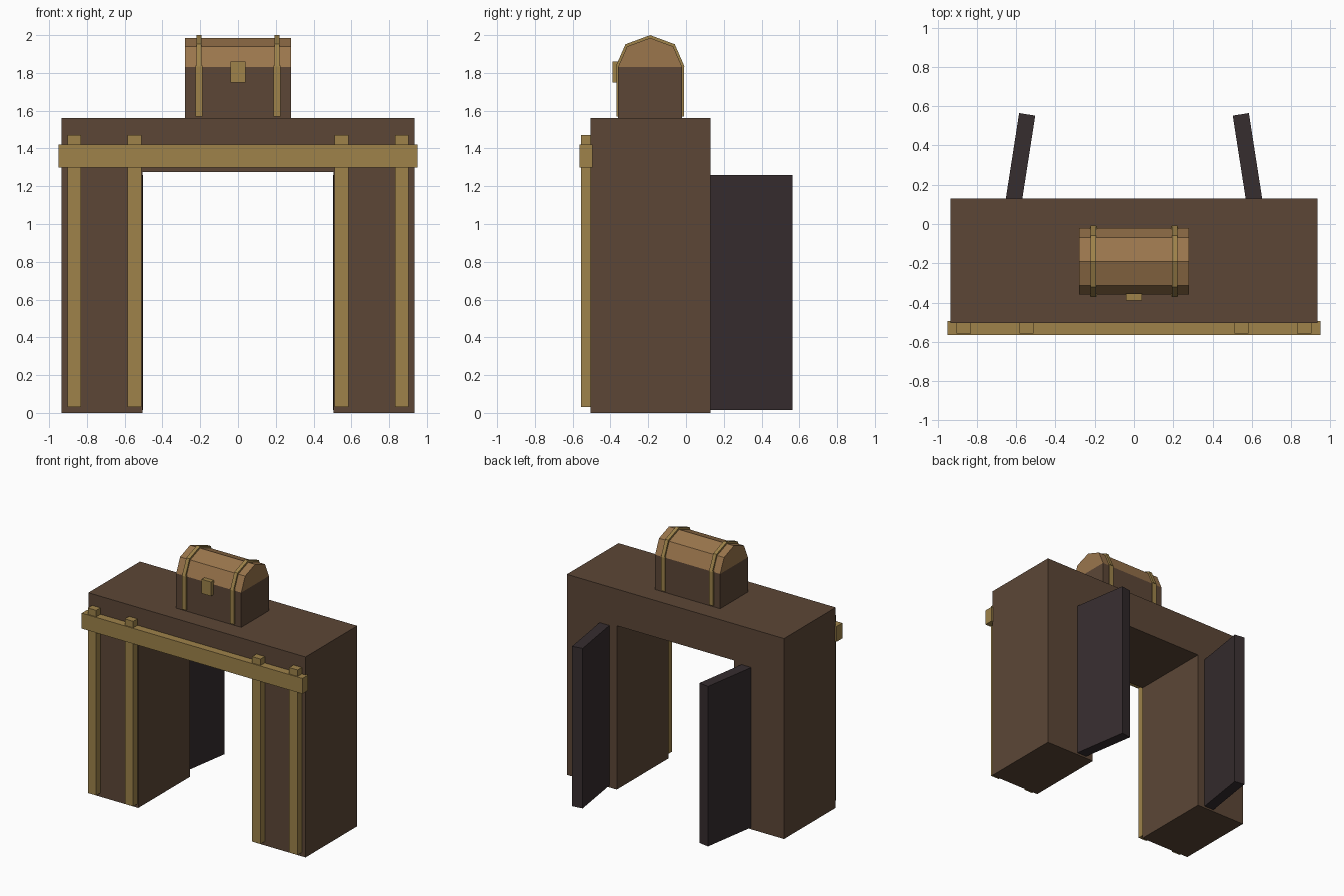
import bpy, math
from mathutils import Matrix, Vector

if "Cube" in bpy.data.objects:
    bpy.data.objects.remove(bpy.data.objects["Cube"], do_unlink=True)


def material(name, rgb):
    m = bpy.data.materials.new(name)
    m.use_nodes = True
    m.diffuse_color = (*rgb, 1)
    m.node_tree.nodes["Principled BSDF"].inputs["Base Color"].default_value = (*rgb, 1)
    return m


DARK_WOOD = material("dark wood", (0.107, 0.062, 0.037))
LIGHT_WOOD = material("light wood", (0.325, 0.180, 0.073))
BRASS = material("brass", (0.342, 0.225, 0.068))
DOOR = material("dark door", (0.037, 0.026, 0.028))


def prism(name, outline, plane, lo, hi, mat):
    """Extrude an outline; plane 'xz' extrudes along y, 'yz' along x, 'xy' along z."""
    place = {"xz": lambda a, b, d: (a, d, b),
             "yz": lambda a, b, d: (d, a, b),
             "xy": lambda a, b, d: (a, b, d)}[plane]
    n = len(outline)
    verts = [place(a, b, d) for d in (lo, hi) for a, b in outline]
    faces = [list(range(n)), list(range(n, 2 * n))]
    faces += [[i, (i + 1) % n, n + (i + 1) % n, n + i] for i in range(n)]
    mesh = bpy.data.meshes.new(name)
    mesh.from_pydata(verts, [], faces)
    mesh.materials.append(mat)
    obj = bpy.data.objects.new(name, mesh)
    bpy.context.collection.objects.link(obj)
    # Consistent outward normals
    import bmesh
    bm = bmesh.new()
    bm.from_mesh(mesh)
    bmesh.ops.recalc_face_normals(bm, faces=bm.faces)
    bm.to_mesh(mesh)
    bm.free()
    return obj


def box(name, x, y, z, mat):
    corners = [(x[0], y[0]), (x[1], y[0]), (x[1], y[1]), (x[0], y[1])]
    return prism(name, corners, "xy", *z, mat)


# Thick gateway: two legs and a lintel in one profile
W, IN, TOP, LINTEL = 0.935, 0.505, 1.56, 1.275
prism("gateway", [(-W, 0), (-IN, 0), (-IN, LINTEL), (IN, LINTEL),
                  (IN, 0), (W, 0), (W, TOP), (-W, TOP)], "xz", -0.505, 0.13, DARK_WOOD)

# Front trim
box("front_beam", (-0.95, 0.95), (-0.565, -0.495), (1.30, 1.42), BRASS)
for side, s in (("left", 1), ("right", -1)):
    for part, c in (("inner", 0.548), ("outer", 0.867)):
        box(f"{side}_{part}_post", (s * c - 0.036, s * c + 0.036),
            (-0.557, -0.50), (0.03, 1.47), BRASS)

    # Open door swung to the back
    prism(f"{side}_door", [(s * 0.655, 0.115), (s * 0.573, 0.102),
                           (s * 0.503, 0.552), (s * 0.585, 0.565)],
          "xy", 0.015, 1.26, DOOR)

# Chest
box("chest_body", (-0.28, 0.28), (-0.36, -0.02), (1.55, 1.83), DARK_WOOD)
arch = [(-0.36, 1.83), (-0.312, 1.94), (-0.19, 1.985), (-0.068, 1.94), (-0.02, 1.83)]
prism("chest_lid", arch, "yz", -0.28, 0.28, LIGHT_WOOD)
box("chest_clasp", (-0.04, 0.04), (-0.39, -0.355), (1.75, 1.86), BRASS)

# Straps: flat bands on the body, a bent band over the lid
centre = Vector((-0.19, 1.83))
outer = [tuple(centre + Vector((y - centre.x, z - centre.y)) * 1.07 + Vector((0, 0.004)))
         for y, z in arch]
for side, s in (("left", 1), ("right", -1)):
    c = s * 0.207
    for part, y in (("front", (-0.369, -0.355)), ("back", (-0.025, -0.011))):
        box(f"{side}_{part}_strap", (c - 0.018, c + 0.018), y, (1.57, 1.84), BRASS)
    prism(f"{side}_lid_strap", outer + arch[::-1], "yz", c - 0.014, c + 0.014, BRASS)
